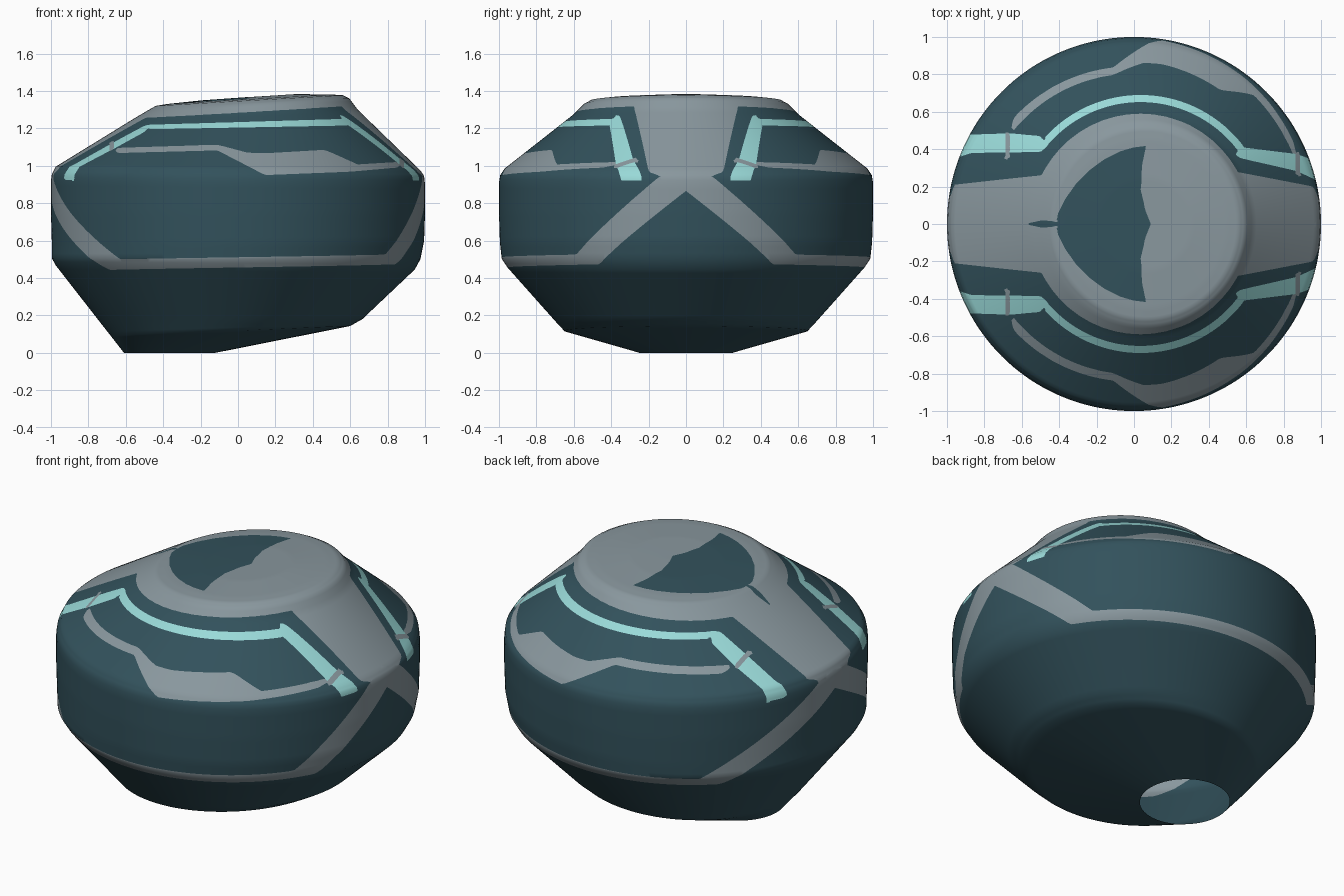
import bpy, bmesh
from math import sin, cos, pi, atan2, hypot, ceil

cube = bpy.data.objects.get("Cube")
if cube:
    bpy.data.objects.remove(cube)


def material(name, rgb):
    m = bpy.data.materials.new(name)
    m.use_nodes = True
    m.diffuse_color = (*rgb, 1)
    m.node_tree.nodes["Principled BSDF"].inputs["Base Color"].default_value = (*rgb, 1)
    return m


TEAL, GREY, CYAN = range(3)
MATERIALS = [material("dark_teal", (0.032, 0.083, 0.106)),
             material("mid_grey", (0.25, 0.31, 0.34)),
             material("pale_cyan", (0.32, 0.70, 0.69))]

# Tilted ring sections from the open base to the crown:
# centre x, x radius, y radius, z on the -x side, z on the +x side
SECTIONS = [
    (-.365, .245, .25, 0, 0), (-.04, .64, .65, .09, .143), (-.035, .70, .70, .16, .18),
    (-.015, .96, .955, .468, .445), (-.01, .985, .985, .505, .50), (0, .995, .995, .58, .60),
    (0, 1, 1, .75, .75), (0, 1, 1, .92, .90), (0, .995, .993, .955, .945),
    (0, .975, .97, .995, .975), (.04, .60, .60, 1.25, 1.30), (.06, .535, .545, 1.30, 1.36),
    (.06, .50, .51, 1.32, 1.377), (.06, .44, .45, 1.33, 1.381), (.06, .25, .25, 1.35, 1.383),
    (.06, .012, .012, 1.367, 1.368)]
SIDES = 288


def loft_shell():
    bm = bmesh.new()
    rows = [SECTIONS[0]]
    for a, b in zip(SECTIONS, SECTIONS[1:]):
        step = .03 if a[3] < .9 else .02
        n = max(1, ceil(hypot(b[2] - a[2], b[3] - a[3]) / step))
        rows += [[p + (q - p) * i / n for p, q in zip(a, b)] for i in range(1, n + 1)]
    rings = []
    for cx, rx, ry, zl, zr in rows:
        ring = []
        for i in range(SIDES):
            t = 2 * pi * i / SIDES
            z = (zl + zr) / 2 + (zr - zl) / 2 * cos(t)
            ring.append(bm.verts.new((cx + rx * cos(t), ry * sin(t), z)))
        rings.append(ring)
    for lo, hi in zip(rings, rings[1:]):
        for i in range(SIDES):
            j = (i + 1) % SIDES
            bm.faces.new((lo[i], lo[j], hi[j], hi[i]))
    bm.faces.new(rings[-1])
    return bm


# Signed distance to an outline, negative inside
def outline(points):
    edges = list(zip(points, points[1:] + points[:1]))

    def dist(u, v):
        best, inside = 9.0, False
        for (ax, ay), (bx, by) in edges:
            ex, ey, px, py = bx - ax, by - ay, u - ax, v - ay
            k = min(1, max(0, (px * ex + py * ey) / (ex * ex + ey * ey)))
            best = min(best, (px - k * ex) ** 2 + (py - k * ey) ** 2)
            if (ay > v) != (by > v) and u < ax + (v - ay) * ex / ey:
                inside = not inside
        return -best ** .5 if inside else best ** .5
    return dist


# Projections; every region is mirrored across y = 0
def from_top(points, floor=.9):
    d = outline(points)
    return lambda p: max(d(p.x, abs(p.y)), floor - p.z) if p.z > floor - .1 else floor - p.z


def from_front(points):
    d = outline(points)
    return lambda p: d(p.x, p.z)


def around(points):
    d = outline(points)
    return lambda p: d(atan2(abs(p.y), p.x), p.z) if .3 < p.z < 1.1 else 1.0


def union(*regions):
    return lambda p: min(r(p) for r in regions)


def arc(cx, r, a, b, n=32):
    return [(cx + r * cos(a + (b - a) * i / n), r * sin(a + (b - a) * i / n)) for i in range(n + 1)]


# Cut the region's border into the shell and colour its inside
def paint(bm, region, colour):
    eps = .0008
    f = {v: region(v.co) for v in bm.verts}
    border = [v for v in bm.verts if abs(f[v]) <= eps]
    for e in list(bm.edges):
        a, b = e.verts
        fa, fb = f[a], f[b]
        if fa * fb < 0 and min(abs(fa), abs(fb)) > eps:
            border.append(bmesh.utils.edge_split(e, a, fa / (fa - fb))[1])
    bmesh.ops.connect_verts(bm, verts=border)
    for face in bm.faces:
        if region(face.calc_center_median()) < 0:
            face.material_index = colour


shell = loft_shell()

# Waist band with diagonal arms meeting at both ends
waist = around([(-.2, .71), (0, .866), (.5, .473), (2.38, .443), (pi, .86), (3.3, .73),
                (3.3, .98), (pi, .97), (pi - .14, .94), (2.26, .50), (.64, .525),
                (.14, .945), (0, .98), (-.2, .98)])
paint(shell, waist, GREY)

# Crown disc and the strip running over it
strip = from_top([(-1.05, -.2), (-1.05, .1), (-.985, .14), (-.96, .21), (-.69, .24), (-.5, .26),
                  (.57, .275), (.96, .2), (.985, .14), (1.05, .1), (1.05, -.2)])
disc = from_top(arc(.035, .59, -.3, pi + .3))
paint(shell, union(strip, disc), GREY)

# Dark crown patch with its small pointed tail
patch = from_top([(-.417, -.1), (-.417, 0), (-.405, .06), (-.37, .13), (-.31, .215), (-.235, .29),
                  (-.16, .345), (-.075, .388), (0, .41), (.064, .417), (.043, .315),
                  (.037, .18), (.06, .075), (.09, 0), (.09, -.1)])
tail = from_top([(-.57, -.01), (-.57, .003), (-.49, .02), (-.41, .012), (-.41, -.01)])
paint(shell, union(patch, tail), TEAL)

# Shoulder stripe that widens into a panel
shoulder = from_front([(-.66, 1.08), (-.64, 1.096), (-.12, 1.112), (-.08, 1.105), (.05, 1.07),
                       (.15, 1.067), (.46, 1.085), (.50, 1.07), (.64, 1.007), (.85, 1.02),
                       (.87, 1.005), (.85, .99), (.6, .968), (.145, .95), (-.11, 1.082),
                       (-.64, 1.068)])
paint(shell, shoulder, GREY)

# Light strips: arc around the crown and wide ends
light_arc = from_top(arc(.035, .69, .64, pi - .70) + arc(.035, .652, pi - .66, .60))
left_end = from_top([(-1.05, .36), (-.93, .36), (-.87, .38), (-.5, .385), (-.46, .42),
                     (-.5, .47), (-.66, .485), (-.87, .478), (-1.05, .44)], .925)
right_end = from_top([(.54, .37), (.57, .352), (.87, .283), (1.05, .2), (1.05, .31),
                      (.87, .374), (.58, .41)], .92)
paint(shell, union(light_arc, left_end, right_end), CYAN)

# Thin joints across the light strips
joints = union(from_top([(-.688, .35), (-.664, .35), (-.664, .49), (-.688, .49)]),
               from_top([(.863, .26), (.887, .26), (.887, .385), (.863, .385)]))
paint(shell, joints, GREY)

mesh = bpy.data.meshes.new("painted_shell")
shell.to_mesh(mesh)
shell.free()
for m in MATERIALS:
    mesh.materials.append(m)
mesh.polygons.foreach_set("use_smooth", [True] * len(mesh.polygons))
body = bpy.data.objects.new("painted_shell", mesh)
bpy.context.collection.objects.link(body)
